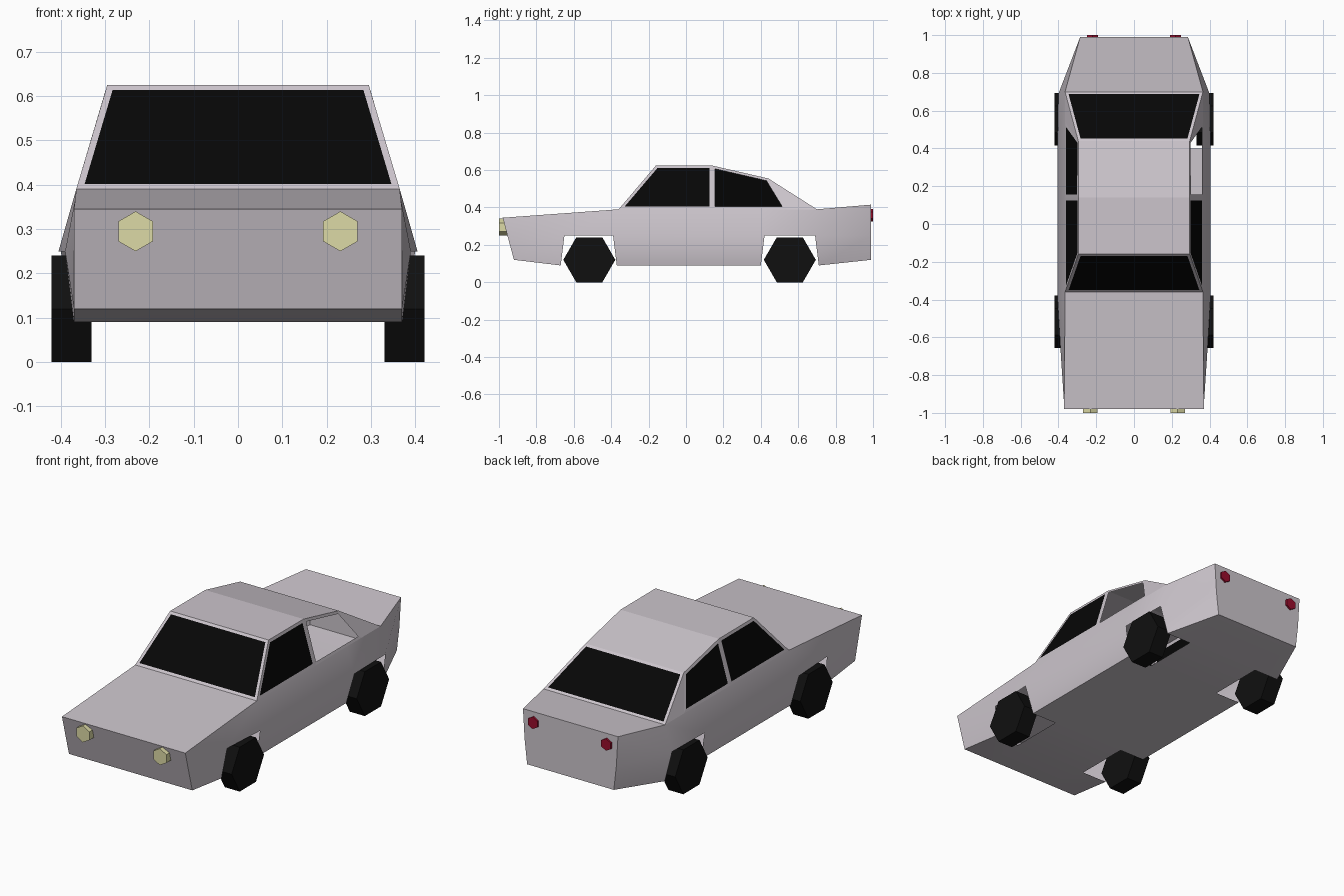
import bpy
import bmesh
from math import radians

if "Cube" in bpy.data.objects:
    bpy.data.objects.remove(bpy.data.objects["Cube"], do_unlink=True)


def material(name, rgb, rough=0.6):
    m = bpy.data.materials.new(name)
    m.use_nodes = True
    m.diffuse_color = (*rgb, 1)
    bsdf = m.node_tree.nodes["Principled BSDF"]
    bsdf.inputs["Base Color"].default_value = (*rgb, 1)
    bsdf.inputs["Roughness"].default_value = rough
    return m


paint = material("silver_paint", (0.60, 0.555, 0.60))
glass = material("black_glass", (0.002, 0.002, 0.002))
rubber = material("black_rubber", (0.005, 0.005, 0.005))
lamp = material("pale_yellow_lamp", (0.72, 0.70, 0.38))
red = material("red_lamp", (0.32, 0.004, 0.025))


def finish(bm, name, mats):
    mesh = bpy.data.meshes.new(name)
    bm.to_mesh(mesh)
    bm.free()
    for m in mats:
        mesh.materials.append(m)
    ob = bpy.data.objects.new(name, mesh)
    bpy.context.collection.objects.link(ob)
    return ob


# Lower body: rows of (half width, y, z) running from nose to tail
floor_inner = [(0.19, -0.92, 0.12), (0.22, -0.67, 0.09), (0.22, -0.37, 0.09),
               (0.22, 0.40, 0.09), (0.22, 0.71, 0.09), (0.19, 0.99, 0.12)]
sill = [(0.37, -0.92, 0.12), (0.37, -0.67, 0.09), (0.37, -0.37, 0.09),
        (0.37, 0.40, 0.09), (0.37, 0.71, 0.09), (0.26, 0.99, 0.12)]
waist = [(0.37, -0.955, 0.25), (0.39, -0.65, 0.25), (0.405, -0.39, 0.25),
         (0.405, 0.42, 0.25), (0.40, 0.69, 0.25), (0.275, 0.99, 0.25)]
belt = [(0.37, -0.98, 0.345), (0.367, -0.65, 0.369), (0.365, -0.36, 0.39),
        (0.365, 0.41, 0.39), (0.365, 0.70, 0.39), (0.285, 0.99, 0.415)]
WHEEL_BAYS = (1, 3)
COCKPIT = (2, 3)

bm = bmesh.new()
grid = {}
for side in (-1, 1):
    for r, row in enumerate((floor_inner, sill, waist, belt)):
        for i, (x, y, z) in enumerate(row):
            grid[side, r, i] = bm.verts.new((side * x, y, z))

for i in range(5):
    for side in (-1, 1):
        for r in range(3):
            # the wheel bays stay open in the floor and the lower side
            if r < 2 and i in WHEEL_BAYS:
                continue
            bm.faces.new((grid[side, r, i], grid[side, r, i + 1],
                          grid[side, r + 1, i + 1], grid[side, r + 1, i]))
    # middle of the floor, then bonnet and boot lid
    for r in (0, 3):
        if r == 3 and i in COCKPIT:
            continue
        bm.faces.new((grid[-1, r, i], grid[-1, r, i + 1],
                      grid[1, r, i + 1], grid[1, r, i]))
# nose and tail panels
for i in (0, 5):
    bm.faces.new([grid[-1, r, i] for r in range(4)]
                 + [grid[1, r, i] for r in (3, 2, 1, 0)])
bmesh.ops.recalc_face_normals(bm, faces=bm.faces)
body = finish(bm, "lower_body", [paint])
bpy.context.view_layer.objects.active = body
body.select_set(True)
bpy.ops.object.shade_smooth_by_angle(angle=radians(32))
body.select_set(False)

# Cabin: pillars and roof, with the panes inset into the frames
cabin = {"scuttle": (0.365, -0.36, 0.39), "screen_top": (0.295, -0.16, 0.625),
         "roof_mid": (0.295, 0.14, 0.624), "roof_rear": (0.295, 0.44, 0.555),
         "boot_edge": (0.365, 0.70, 0.39), "quarter": (0.365, 0.54, 0.39),
         "door_base": (0.365, 0.14, 0.39)}
bm = bmesh.new()
cv = {(s, k): bm.verts.new((s * x, y, z))
      for s in (-1, 1) for k, (x, y, z) in cabin.items()}


def across(a, b):
    return bm.faces.new((cv[-1, a], cv[1, a], cv[1, b], cv[-1, b]))


panes = [across("scuttle", "screen_top"), across("roof_rear", "boot_edge")]
across("screen_top", "roof_mid")
across("roof_mid", "roof_rear")
for s in (-1, 1):
    for names in (("scuttle", "screen_top", "roof_mid", "door_base"),
                  ("door_base", "roof_mid", "roof_rear", "quarter")):
        panes.append(bm.faces.new([cv[s, n] for n in names]))
    bm.faces.new([cv[s, n] for n in ("quarter", "roof_rear", "boot_edge")])
bmesh.ops.recalc_face_normals(bm, faces=bm.faces)
open_window = panes[-1]
bmesh.ops.inset_individual(bm, faces=panes, thickness=0.015,
                           use_even_offset=True)
for f in panes:
    f.material_index = 1
# the left rear side window has no pane
bmesh.ops.delete(bm, geom=[open_window], context="FACES_ONLY")
finish(bm, "cabin", [paint, glass])


# Wheels and lamps are six-sided discs
def disc(name, radius, depth, loc, rot, mat):
    bpy.ops.mesh.primitive_cylinder_add(vertices=6, radius=radius, depth=depth,
                                        location=loc, rotation=rot)
    ob = bpy.context.object
    ob.name = name
    ob.data.materials.append(mat)


for s, label in ((-1, "right"), (1, "left")):
    for y, end in ((-0.517, "front"), (0.555, "rear")):
        disc(f"{end}_{label}_wheel", 0.139, 0.09, (s * 0.376, y, 0.12),
             (0, radians(90), 0), rubber)
    disc(f"{label}_headlight", 0.045, 0.06, (s * 0.231, -0.97, 0.295),
         (radians(90), 0, 0), lamp)
    disc(f"{label}_tail_light", 0.033, 0.03, (s * 0.22, 0.985, 0.358),
         (radians(90), 0, 0), red)
